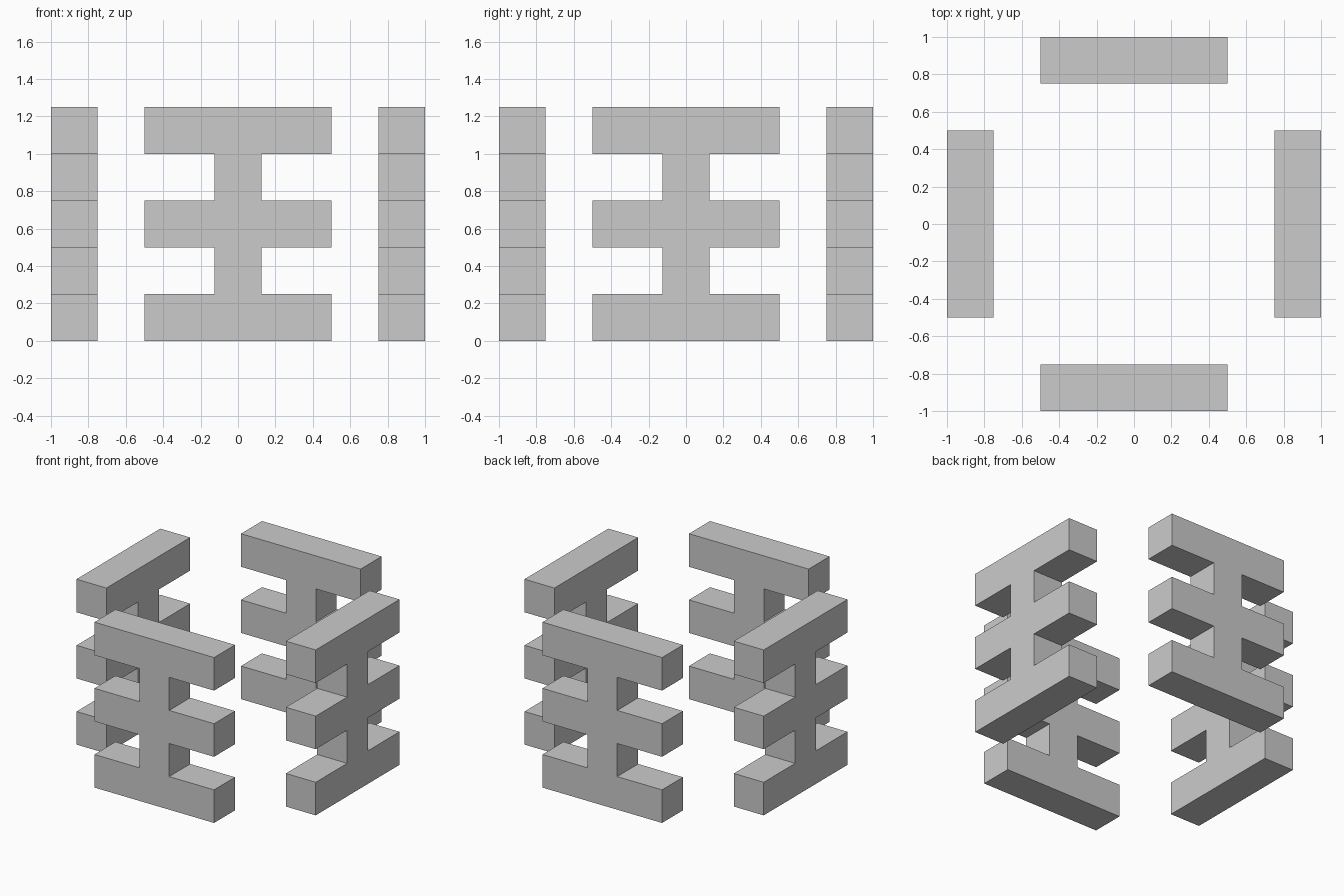
import bpy, bmesh
from math import pi
from mathutils import Matrix

if "Cube" in bpy.data.objects:
    bpy.data.objects.remove(bpy.data.objects["Cube"])

BAR, STEM, UNIT = 0.5, 0.125, 0.25   # half bar length, half stem width, bar height/thickness
INNER, OUTER = 0.75, 1.0

# right half of the three-bar outline, bottom to top, then mirrored
half = []
for level in range(5):
    w = BAR if level % 2 == 0 else STEM
    half += [(w, level * UNIT), (w, (level + 1) * UNIT)]
outline = half + [(-x, z) for x, z in reversed(half)]


def wall_panel(name, angle):
    """Extrude the outline into a slab and turn it to its side."""
    bm = bmesh.new()
    face = bm.faces.new([bm.verts.new((x, -OUTER, z)) for x, z in outline])
    ext = bmesh.ops.extrude_face_region(bm, geom=[face], use_keep_orig=True)
    moved = [v for v in ext["geom"] if isinstance(v, bmesh.types.BMVert)]
    bmesh.ops.translate(bm, verts=moved, vec=(0, OUTER - INNER, 0))
    bmesh.ops.recalc_face_normals(bm, faces=bm.faces[:])
    bm.transform(Matrix.Rotation(angle, 4, 'Z'))
    mesh = bpy.data.meshes.new(name)
    bm.to_mesh(mesh)
    bm.free()
    bpy.context.collection.objects.link(bpy.data.objects.new(name, mesh))


# four identical panels around the centre
for i, side in enumerate(("front", "right", "back", "left")):
    wall_panel(side + "_panel", i * pi / 2)
